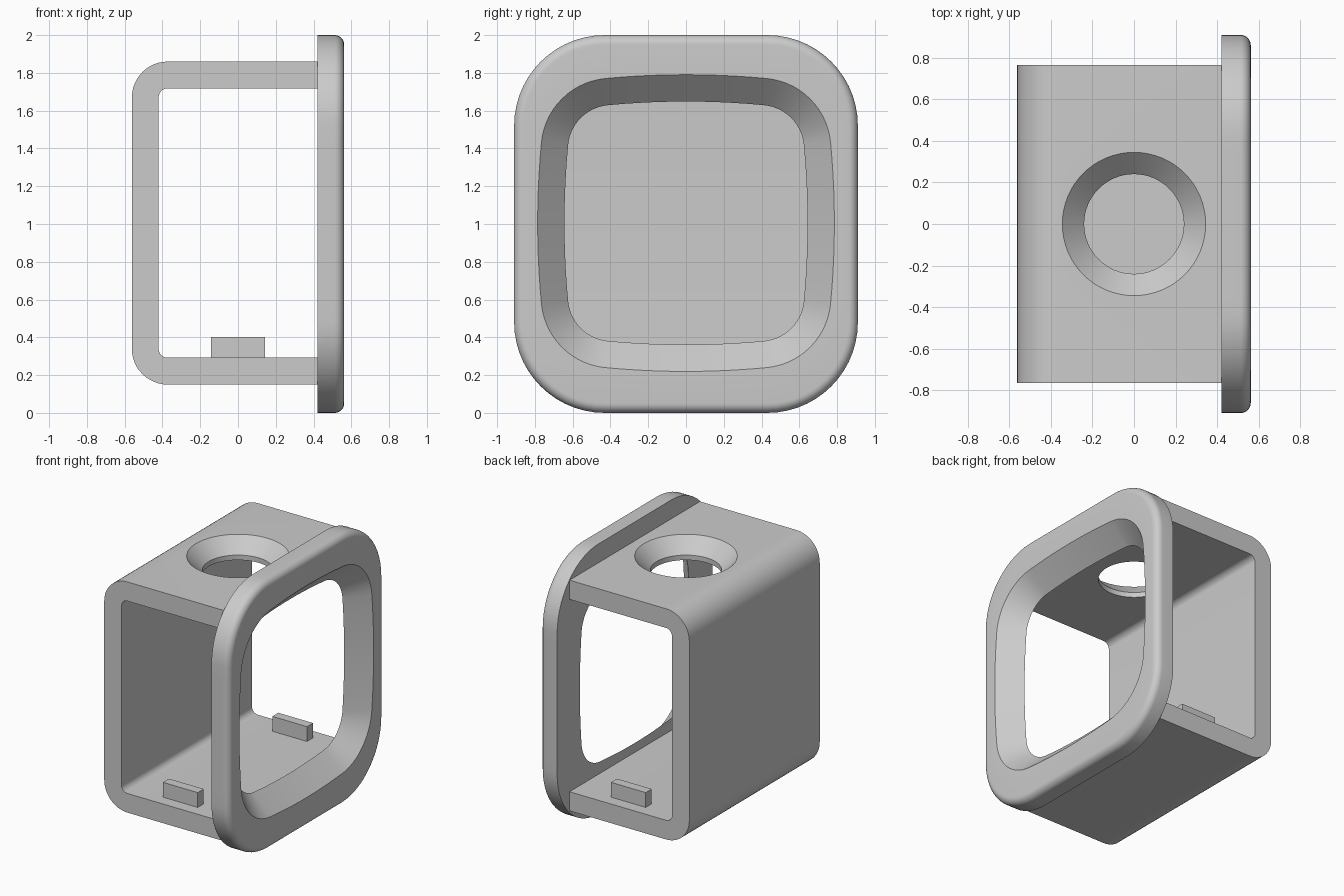
import bpy, bmesh
from math import sin, cos, pi, radians, tan

if "Cube" in bpy.data.objects:
    bpy.data.objects.remove(bpy.data.objects["Cube"])


def finish(name, bm):
    bmesh.ops.recalc_face_normals(bm, faces=bm.faces[:])
    me = bpy.data.meshes.new(name)
    bm.to_mesh(me)
    bm.free()
    ob = bpy.data.objects.new(name, me)
    bpy.context.collection.objects.link(ob)
    return ob


def activate(ob):
    bpy.ops.object.select_all(action='DESELECT')
    ob.select_set(True)
    bpy.context.view_layer.objects.active = ob


def smooth(ob):
    activate(ob)
    bpy.ops.object.shade_smooth_by_angle(angle=radians(30))


def loft(bm, loops, closed=False):
    rings = [[bm.verts.new(p) for p in loop] for loop in loops]
    n = len(rings[0])
    pairs = list(zip(rings, rings[1:]))
    if closed:
        pairs.append((rings[-1], rings[0]))
    for a, b in pairs:
        for i in range(n):
            j = (i + 1) % n
            bm.faces.new((a[i], a[j], b[j], b[i]))
    return rings


def arc(cx, cy, r, a0, a1, n):
    return [(cx + r * cos(a0 + (a1 - a0) * i / n),
             cy + r * sin(a0 + (a1 - a0) * i / n)) for i in range(n + 1)]


def rounded_loop(x, cy, cz, r, mid_z, tilt=0.0, n=14, m=10):
    """Rounded rectangle in the yz plane; tilt makes its sides bulge outwards."""
    pts = []
    for k, (sy, sz) in enumerate(((1, 1), (-1, 1), (-1, -1), (1, -1))):
        a = k * pi / 2
        pts += arc(sy * cy, sz * cz, r, a + tilt, a + pi / 2 - tilt, n)
        # side up to the next corner, bowed by a parabola
        end = pts[-1]
        ny, nz = ((1, 1), (-1, 1), (-1, -1), (1, -1))[(k + 1) % 4]
        b = a + pi / 2 + tilt
        nxt = (ny * cy + r * cos(b), nz * cz + r * sin(b))
        half = (abs(nxt[0] - end[0]) + abs(nxt[1] - end[1])) / 2
        sag = half * tan(tilt / 2)
        for i in range(1, m):
            t = i / m
            bow = 4 * t * (1 - t) * sag
            pts.append((end[0] + (nxt[0] - end[0]) * t + bow * cos(a + pi / 2),
                        end[1] + (nxt[1] - end[1]) * t + bow * sin(a + pi / 2)))
    return [(x, y, z + mid_z) for y, z in pts]


# Front frame: rounded plate with soft outer edge and flared opening
X0, X1, F, T = 0.42, 0.562, 0.05, radians(5.4)
loops = [rounded_loop(X0, 0.43, 0.52, 0.48, 1.0)]
for i in range(9):
    a = pi / 2 * i / 8
    loops.append(rounded_loop(X1 - F + F * sin(a), 0.43, 0.52,
                              0.48 - F + F * cos(a), 1.0))
loops.append(rounded_loop(X1, 0.392, 0.392, 0.375, 1.005, T))
loops.append(rounded_loop(X0, 0.392, 0.392, 0.233, 1.005, T))
bm = bmesh.new()
loft(bm, loops, closed=True)
smooth(finish("front_frame", bm))

# Housing: C-shaped wall extruded across y
L, B, TOP, W, R, D = -0.562, 0.15, 1.86, 0.142, 0.19, 0.764
r, xe = R - W, 0.43
profile = [(xe, B)]
profile += arc(L + R, B + R, R, 1.5 * pi, pi, 12)
profile += arc(L + R, TOP - R, R, pi, pi / 2, 12)
profile += [(xe, TOP), (xe, TOP - W)]
profile += arc(L + R, TOP - R, r, pi / 2, pi, 12)
profile += arc(L + R, B + R, r, pi, 1.5 * pi, 12)
profile += [(xe, B + W)]
bm = bmesh.new()
ends = loft(bm, [[(x, y, z) for x, z in profile] for y in (-D, D)])
for ring in ends:
    bm.faces.new(ring)
housing = finish("housing", bm)

# Countersunk hole through the top wall
hole = [(0.24, 1.6), (0.24, TOP - 0.105), (0.345, TOP), (0.395, TOP + 0.05)]
bm = bmesh.new()
rings = loft(bm, [[(x, y, z) for x, y in arc(0, 0, rad, 0, 2 * pi, 64)[:-1]]
                  for rad, z in hole])
bm.faces.new(rings[0])
bm.faces.new(rings[-1])
cutter = finish("hole_cutter", bm)
cutter.hide_render = True
mod = housing.modifiers.new("hole", 'BOOLEAN')
mod.operation, mod.solver, mod.object = 'DIFFERENCE', 'EXACT', cutter
activate(housing)
bpy.ops.object.modifier_apply(modifier=mod.name)
bpy.data.objects.remove(cutter)
smooth(housing)

# Small locating tabs on the floor near both open sides
for side, s in (("near", -1), ("far", 1)):
    bm = bmesh.new()
    bmesh.ops.create_cube(bm, size=1)
    bmesh.ops.scale(bm, vec=(0.285, 0.07, 0.12), verts=bm.verts[:])
    bmesh.ops.translate(bm, vec=(0, s * 0.64, 0.342), verts=bm.verts[:])
    finish("floor_tab_" + side, bm)
